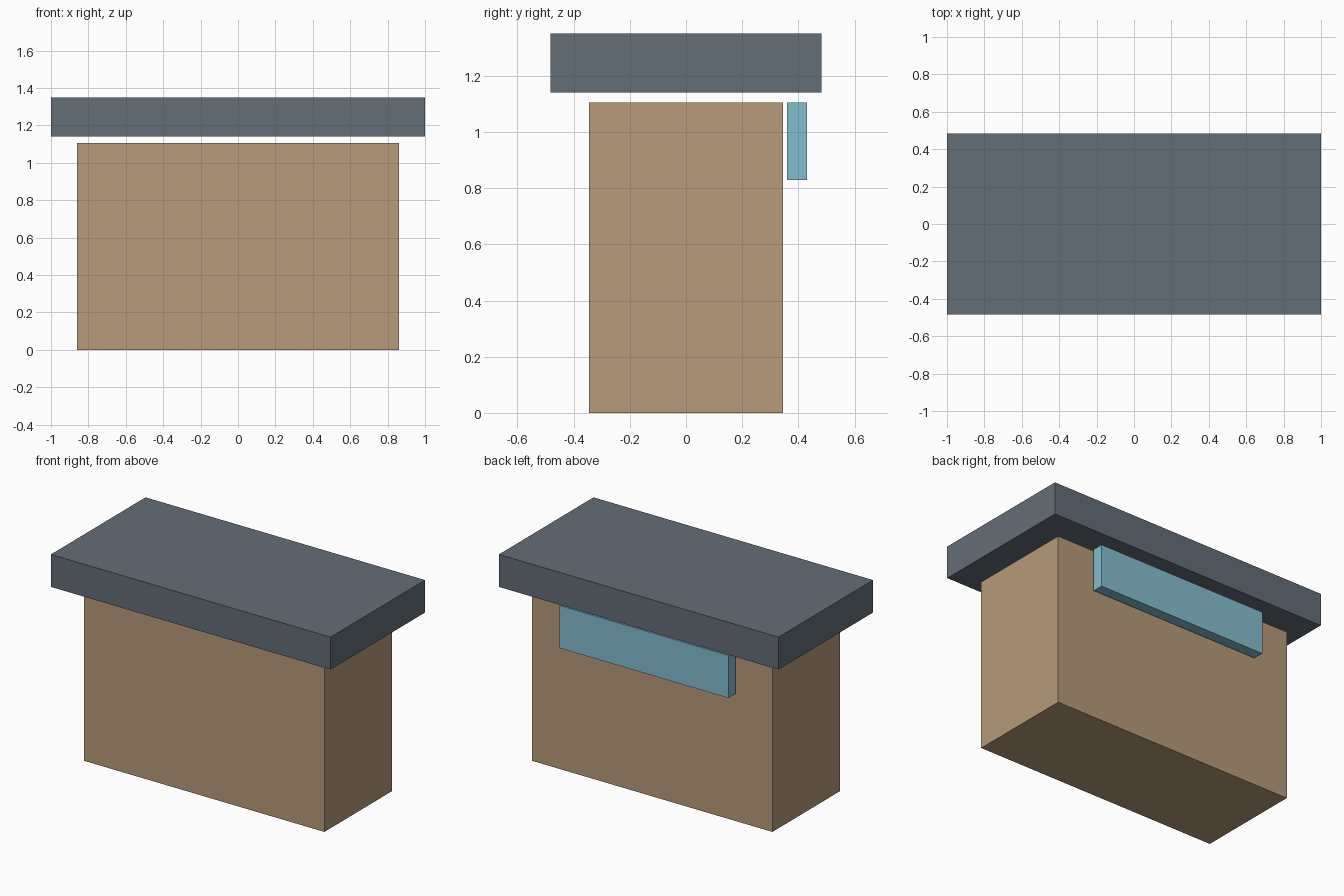
import bpy

# Remove the default cube
cube = bpy.data.objects.get("Cube")
if cube:
    bpy.data.objects.remove(cube, do_unlink=True)


def flat_material(name, hex_code):
    """Flat material from an sRGB hex code, converted to linear."""
    srgb = [c / 255 for c in bytes.fromhex(hex_code)]
    linear = [c / 12.92 if c <= 0.04045 else ((c + 0.055) / 1.055) ** 2.4 for c in srgb]
    mat = bpy.data.materials.new(name)
    mat.use_nodes = True
    mat.diffuse_color = (*linear, 1)
    mat.node_tree.nodes["Principled BSDF"].inputs["Base Color"].default_value = (*linear, 1)
    return mat


def box(name, mat, x, y, z):
    """Box spanning the given (low, high) range on each axis."""
    spans = (x, y, z)
    bpy.ops.mesh.primitive_cube_add(size=1, location=[(a + b) / 2 for a, b in spans])
    obj = bpy.context.object
    obj.name = name
    obj.scale = [b - a for a, b in spans]
    bpy.ops.object.transform_apply(location=False, rotation=False, scale=True)
    obj.data.materials.append(mat)
    return obj


tan = flat_material("tan wall", "B79B7A")
slate = flat_material("slate grey", "646D77")
blue = flat_material("pale blue", "84BDCE")

# Main body
box("body", tan, (-0.86, 0.86), (-0.345, 0.345), (0, 1.105))

# Overhanging slab, floating just above the body
box("roof_slab", slate, (-1, 1), (-0.483, 0.483), (1.14, 1.35))

# Panel standing just off the back wall
box("back_panel", blue, (-0.605, 0.605), (0.36, 0.43), (0.83, 1.105))
